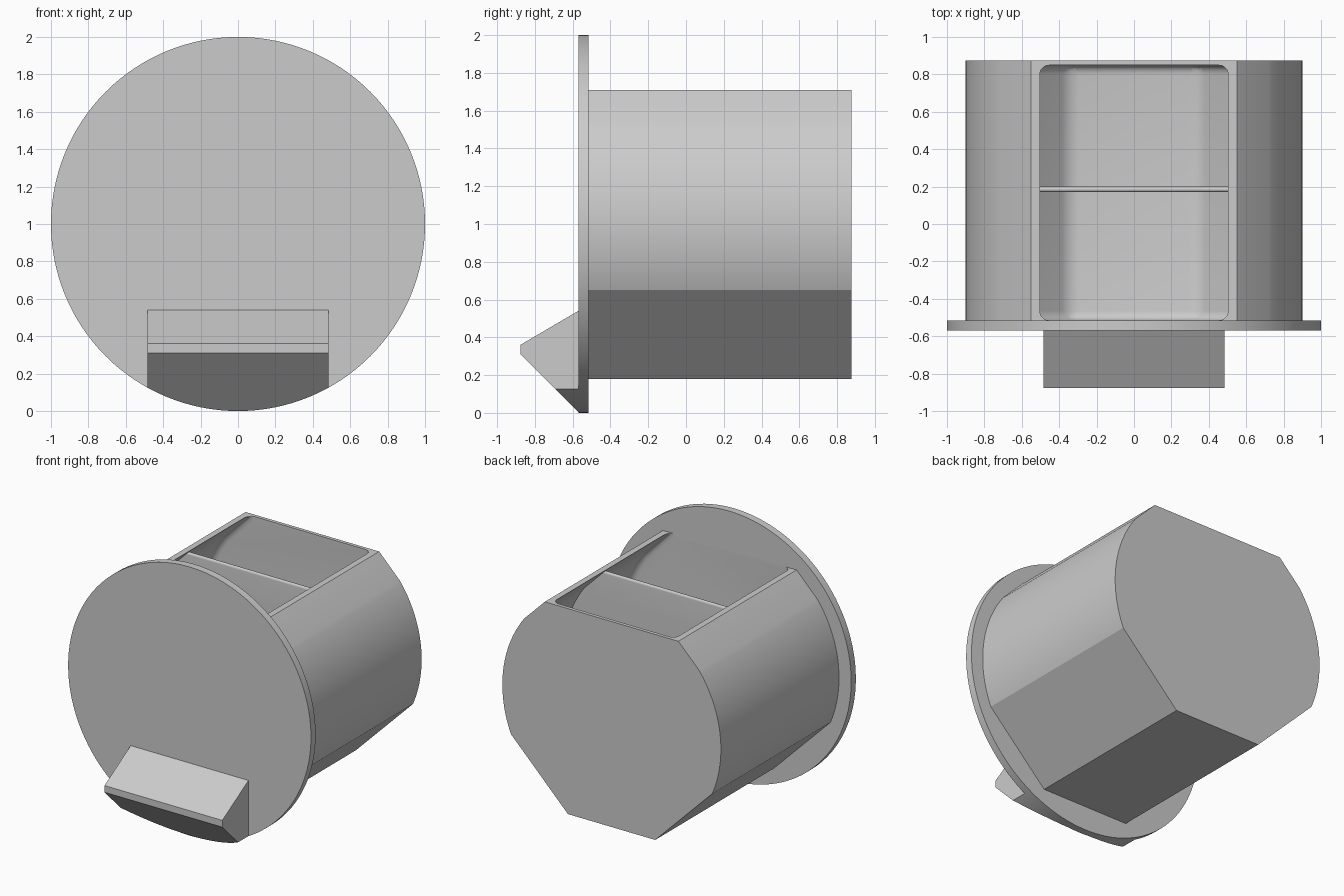
import bpy, bmesh
from math import sin, cos, acos, radians, pi, sqrt

old = bpy.data.objects.get("Cube")
if old:
    bpy.data.objects.remove(old, do_unlink=True)

grey = bpy.data.materials.new("plain_grey")
grey.use_nodes = True
grey.diffuse_color = (0.6, 0.6, 0.6, 1)
grey.node_tree.nodes["Principled BSDF"].inputs["Base Color"].default_value = (0.6, 0.6, 0.6, 1)

CENTRE = 1.0


def half_section(inset, top):
    """Right half of the barrel section, from floor to top, heights from the centre."""
    radius = 0.9 - inset
    low, high = 0.834 - inset, 0.891 - inset      # distances of the diagonal flats
    floor = 0.82 - inset
    start = -pi / 4 + acos(low / radius)
    end = pi / 4 - acos(high / radius)
    steps = 28
    pts = [(low * sqrt(2) - floor, -floor)]
    for i in range(steps + 1):
        a = start + (end - start) * i / steps
        pts.append((radius * cos(a), radius * sin(a)))
    pts.append((high * sqrt(2) - top, top))
    return pts


def mirrored(half):
    return half + [(-x, z) for x, z in reversed(half)]


def extrude(name, points, start, depth, axis="y"):
    """Extrude a closed section along y (x, z points) or x (y, z points)."""
    bm = bmesh.new()
    if axis == "y":
        verts = [bm.verts.new((u, start, v + CENTRE)) for u, v in points]
        move = (0, depth, 0)
    else:
        verts = [bm.verts.new((start, u, v)) for u, v in points]
        move = (depth, 0, 0)
    face = bm.faces.new(verts)
    new = bmesh.ops.extrude_face_region(bm, geom=[face], use_keep_orig=True)["geom"]
    bmesh.ops.translate(bm, vec=move, verts=[g for g in new if isinstance(g, bmesh.types.BMVert)])
    bmesh.ops.recalc_face_normals(bm, faces=bm.faces)
    mesh = bpy.data.meshes.new(name)
    bm.to_mesh(mesh)
    bm.free()
    obj = bpy.data.objects.new(name, mesh)
    bpy.context.collection.objects.link(obj)
    mesh.materials.append(grey)
    return obj


def round_edges(obj, width, segments, rule):
    bm = bmesh.new()
    bm.from_mesh(obj.data)
    bmesh.ops.bevel(bm, geom=[e for e in bm.edges if rule(e)], offset=width,
                    segments=segments, profile=0.5, affect="EDGES")
    bm.to_mesh(obj.data)
    bm.free()


def boolean(obj, tool, operation):
    mod = obj.modifiers.new(operation.lower(), "BOOLEAN")
    mod.operation, mod.solver, mod.object = operation, "EXACT", tool
    bpy.ops.object.select_all(action="DESELECT")
    obj.select_set(True)
    bpy.context.view_layer.objects.active = obj
    bpy.ops.object.modifier_apply(modifier=mod.name)
    bpy.data.objects.remove(tool, do_unlink=True)


def smooth(obj, angle=19):
    bpy.ops.object.select_all(action="DESELECT")
    obj.select_set(True)
    bpy.context.view_layer.objects.active = obj
    bpy.ops.object.shade_smooth_by_angle(angle=radians(angle))


def disc_section(count=128):
    return [(cos(2 * pi * i / count), sin(2 * pi * i / count)) for i in range(count)]


# Barrel body, hollowed from the open top
body = extrude("bin_body", mirrored(half_section(0, 0.71)), -0.53, 1.405)
inner = half_section(0.033, 0.71)
inner.append((inner[-1][0], 0.95))
hollow = extrude("hollow_cutter", mirrored(inner), -0.515, 1.364)
hollow.hide_render = True
round_edges(hollow, 0.05, 6, lambda e: e.calc_face_angle() > 0.35
            and not (abs(e.verts[0].co.y - e.verts[1].co.y) > 0.1 and e.verts[0].co.z > 1.6))
boolean(body, hollow, "DIFFERENCE")
smooth(body)

# Upright divider across the middle, with a rounded top
divider = extrude("divider", mirrored(half_section(0.02, 0.68)), 0.17, 0.03)
round_edges(divider, 0.0145, 4, lambda e: all(v.co.z > 1.679 for v in e.verts)
            and abs(e.verts[0].co.x - e.verts[1].co.x) > 0.5)
smooth(divider, 30)

# Round front panel
panel = extrude("front_panel", disc_section(), -0.57, 0.055)
smooth(panel)

# Wedge handle, trimmed to the panel's rim
handle = extrude("handle", [(-0.57, 0.54), (-0.877, 0.36), (-0.877, 0.31), (-0.57, 0.003)],
                 -0.485, 0.97, axis="x")
trim = extrude("trim_cutter", disc_section(), -1.0, 0.6)
trim.hide_render = True
boolean(handle, trim, "INTERSECT")
smooth(handle)
